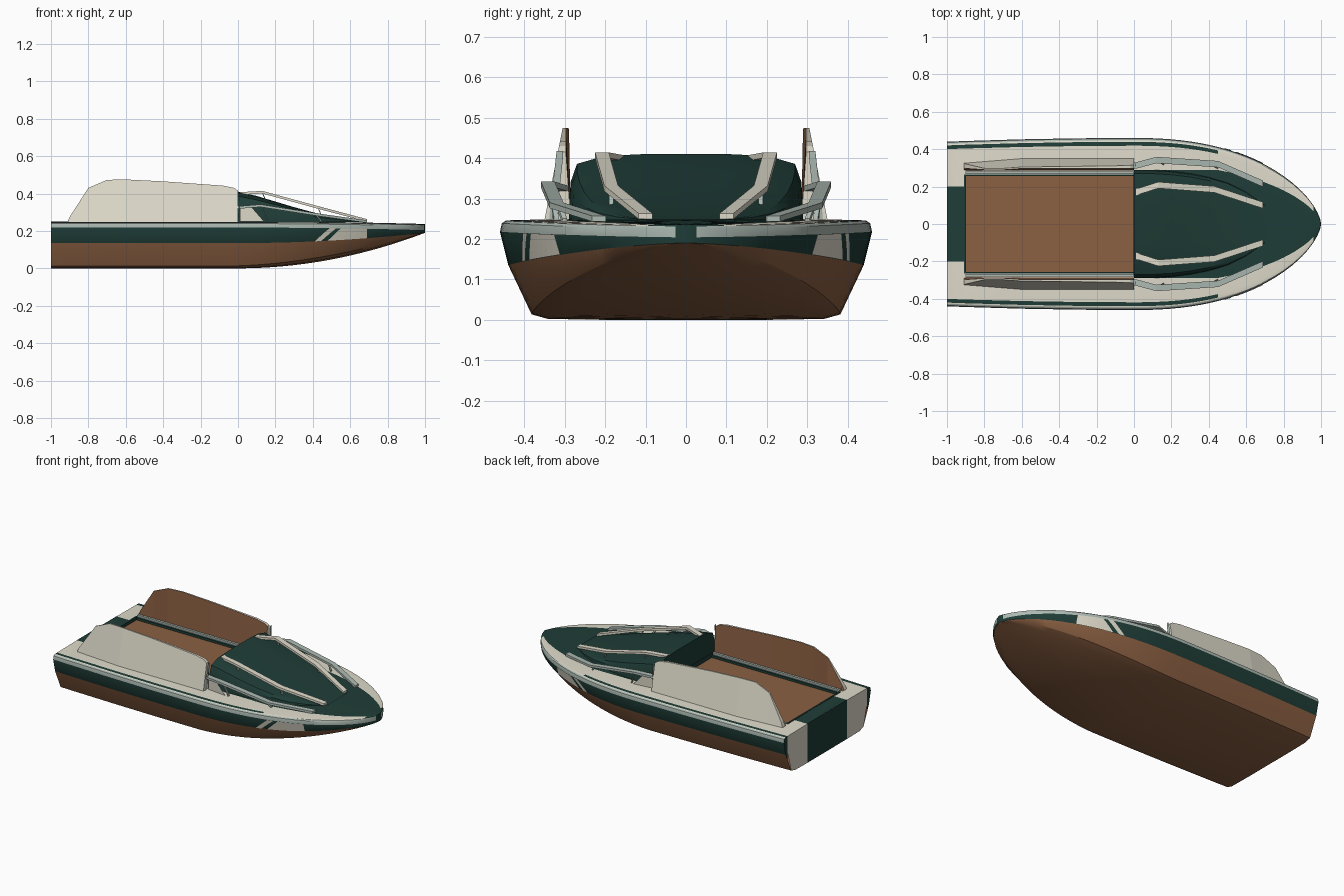
import bpy, bmesh

cube = bpy.data.objects.get("Cube")
if cube:
    bpy.data.objects.remove(cube, do_unlink=True)


def material(name, rgb):
    m = bpy.data.materials.new(name)
    m.use_nodes = True
    m.diffuse_color = (*rgb, 1)
    m.node_tree.nodes["Principled BSDF"].inputs["Base Color"].default_value = (*rgb, 1)
    return m


MATS = [material("dark_green", (0.0135, 0.046, 0.038)),
        material("brown", (0.26, 0.117, 0.055)),
        material("cream", (0.74, 0.71, 0.60)),
        material("pale_grey", (0.42, 0.49, 0.45))]
GREEN, BROWN, CREAM, GREY = range(4)


def build(name, verts, faces, mats, mirror=True, smooth=False, fix=True):
    """Make an object from faces, each with a material index."""
    me = bpy.data.meshes.new(name)
    me.from_pydata(verts, [], faces)
    for m in MATS:
        me.materials.append(m)
    for p, i in zip(me.polygons, mats):
        p.material_index = i
    bm = bmesh.new()
    bm.from_mesh(me)
    bmesh.ops.remove_doubles(bm, verts=bm.verts, dist=1e-5)
    if fix:
        bmesh.ops.recalc_face_normals(bm, faces=bm.faces)
    bm.to_mesh(me)
    bm.free()
    ob = bpy.data.objects.new(name, me)
    bpy.context.collection.objects.link(ob)
    if smooth:
        bpy.ops.object.select_all(action='DESELECT')
        ob.select_set(True)
        bpy.context.view_layer.objects.active = ob
        bpy.ops.object.shade_smooth_by_angle(angle=0.5)
    if mirror:
        mod = ob.modifiers.new("mirror", 'MIRROR')
        mod.use_axis = (False, True, False)


def loft(name, rows, paint, closed=False, caps=None, **kw):
    """Skin equal rows of points; paint(column, x) gives a colour or None for a gap."""
    n = len(rows[0])
    verts = [p for r in rows for p in r]
    faces, mats = [], []
    for r in range(len(rows) - 1):
        x = (rows[r][0][0] + rows[r + 1][0][0]) / 2
        for c in range(n if closed else n - 1):
            i = paint(c, x)
            if i is not None:
                d = (c + 1) % n
                faces.append((r * n + c, r * n + d, r * n + n + d, r * n + n + c))
                mats.append(i)
    if caps is not None:
        last = (len(rows) - 1) * n
        faces += [tuple(range(n)), tuple(range(last, last + n))]
        mats += [caps, caps]
    build(name, verts, faces, mats, **kw)


def beam(name, path, wide, tall, col):
    rows = [[(x, y + a * wide / 2, z + b * tall / 2)
             for a, b in ((-1, -1), (1, -1), (1, 1), (-1, 1))] for x, y, z in path]
    loft(name, rows, lambda c, x: col, closed=True, caps=col)


def box(name, x0, x1, y0, y1, z0, z1, col, mirror=True):
    rows = [[(x, y0, z0), (x, y1, z0), (x, y1, z1), (x, y0, z1)] for x in (x0, x1)]
    loft(name, rows, lambda c, x: col, closed=True, caps=col, mirror=mirror)


# Hull lines
def half_width(x):
    return 0.46 * (1 - x ** 2.3) ** 0.64 if x > 0 else 0.46 - 0.02 * x * x


def waterline(x):
    return 0.135 + 0.055 * max(x, 0) ** 2


def sheer(x):
    return 0.245 - 0.014 * max(x, 0) ** 2


def deck_inner(x):
    if x < -0.9:
        return 0.2
    return 0.265 if x < 0 else min(0.29, 0.7 * half_width(x))


def section(x):
    w, s, f = half_width(x), sheer(x), max(x, 0)
    k, b = 0.19 * f * f, waterline(x)
    return [(x, 0, k), (x, (0.74 - 0.12 * f) * w, k + 0.002 + 0.1 * f * (b - k)),
            (x, (0.83 - 0.02 * f) * w, k + (0.1 + 0.25 * f) * (b - k)),
            (x, 0.955 * w, b), (x, w, s - 0.027), (x, 0.99 * w, s - 0.006), (x, 0.97 * w, s),
            (x, 0.955 * w, s + 0.001), (x, 0.91 * w, s + 0.002),
            (x, deck_inner(x), s + 0.004), (x, 0, s + 0.006)]


def hull_paint(c, x):
    if c < 3:
        return BROWN
    if c == 3 or x > 0.995:
        return GREEN
    if c < 6:
        return GREY
    if c == 7:
        return GREEN if x < 0.45 or x > 0.96 else CREAM
    if c == 9:
        return None if -0.9 < x < 0 else GREEN
    return GREEN if x > 0.96 else CREAM


stations = [-1, -0.901, -0.9, -0.6, -0.3, -0.001, 0]
stations += [i * 0.05 for i in range(1, 19)] + [0.93, 0.96, 0.98, 0.99, 0.995, 0.998, 1]
loft("hull_and_deck", [section(x) for x in stations], hull_paint, smooth=True, fix=False)

# Transom: dark centre, pale panels, dark outer corners
panel = [(x, min(max(y, 0.2), 0.4), z) for x, y, z in section(-1)]
build("transom_panel", panel, [tuple(range(len(panel)))], [CREAM])
corner = [p for p in section(-1) if p[1] >= 0.4] + [(-1, 0.4, 0.247), (-1, 0.4, 0.09)]
build("transom_corner", corner, [tuple(range(len(corner)))], [GREEN])
build("transom_centre", [(-1, -0.2, 0), (-1, -0.2, 0.25), (-1, 0.2, 0.25), (-1, 0.2, 0)],
      [(3, 2, 1, 0)], [GREEN], mirror=False, fix=False)


# Slanted pale flashes on the topsides
def flash(name, x0, x1, lean0, lean1):
    rows = []
    for i in range(7):
        row = []
        for t in (0, 0.33, 0.67, 1):
            a, b = x0 + lean0 * t, x1 + lean1 * t
            x = a + (b - a) * i / 6
            w, lo, hi = half_width(x), waterline(x), sheer(x) - 0.027
            row.append((x, w * (0.955 + 0.045 * t) + 0.003, lo + (hi - lo) * t))
        rows.append(row)
    loft(name, rows, lambda c, x: CREAM, fix=False)


flash("bow_flash", 0.48, 0.69, 0.07, 0)
flash("bow_slash", 0.41, 0.445, 0.08, 0.08)

# Cockpit
box("cockpit_floor", -0.9, 0, -0.256, 0.256, 0.215, 0.232, BROWN, mirror=False)
box("cockpit_side", -0.9, 0, 0.256, 0.268, 0.215, 0.246, GREEN)
box("cockpit_back", -0.908, -0.898, -0.265, 0.265, 0.215, 0.252, GREEN, mirror=False)
box("cockpit_bulkhead", -0.003, 0.003, -0.28, 0.28, 0.215, 0.26, GREEN, mirror=False)
box("cockpit_rail", -0.9, 0, 0.268, 0.282, 0.243, 0.26, GREY)

# Tall side screens, wide at the foot, pale outside and brown inside
screen = [(-0.91, 0.252), (-0.9, 0.275), (-0.8, 0.43), (-0.7, 0.473), (-0.6, 0.475),
          (-0.4, 0.465), (-0.08, 0.442), (-0.02, 0.43), (0, 0.415)]
rows = []
for x, z in screen:
    base = 0.35 - 0.08 * max(0, -0.6 - x)
    y = base - 0.2 * (z - 0.25)
    rows.append([(x, base, 0.247), (x, y, z), (x, min(y - 0.008, 0.297), z), (x, 0.285, 0.247)])
loft("side_screen", rows, lambda c, x: (CREAM, CREAM, BROWN, BROWN)[c], closed=True, caps=CREAM)
beam("screen_end_post", [(0.002, 0.33, 0.247), (0.012, 0.312, 0.41)], 0.016, 0.016, GREY)

# Cabin top sloping down to the foredeck
shape = [(1, 0), (0.985, 0.57), (0.93, 0.85), (0.7, 0.97), (0.35, 1), (0, 1)]
cabin = [(0, 0.29, 0.163), (0.1, 0.29, 0.14), (0.2, 0.283, 0.11), (0.3, 0.27, 0.08),
         (0.4, 0.25, 0.053), (0.5, 0.22, 0.03), (0.6, 0.17, 0.012), (0.7, 0.1, 0.001)]
loft("cabin_top", [[(x, w * a, 0.247 + h * b) for a, b in shape] for x, w, h in cabin],
     lambda c, x: GREEN, smooth=True, fix=False)
back = [(0, 0.29 * a, 0.247 + 0.163 * b) for a, b in shape] + [(0, 0, 0.247)]
build("cabin_back", back, [tuple(range(len(back)))], [GREEN])

# Long bars over the foredeck with their braces
beam("inner_bar", [(0.01, 0.17, 0.4), (0.13, 0.208, 0.407), (0.43, 0.185, 0.325), (0.69, 0.1, 0.256)],
     0.034, 0.014, CREAM)
beam("outer_bar", [(0.0, 0.31, 0.325), (0.12, 0.342, 0.335), (0.45, 0.32, 0.283), (0.69, 0.215, 0.25)],
     0.034, 0.014, GREY)
for x, y, z in ((0.13, 0.335, 0.33), (0.42, 0.315, 0.285)):
    beam("outer_bar_brace", [(x, y, z), (x + 0.03, y - 0.015, 0.245)], 0.012, 0.012, GREY)
for x, y, z in ((0.13, 0.205, 0.405), (0.43, 0.185, 0.32)):
    beam("inner_bar_brace", [(x, y, z), (x + 0.03, y, z - 0.07)], 0.012, 0.012, GREY)
build("quarter_panel", [(0.01, 0.315, 0.25), (0.14, 0.33, 0.25), (0.07, 0.328, 0.33), (0.01, 0.315, 0.325)],
      [(0, 1, 2, 3)], [CREAM])
